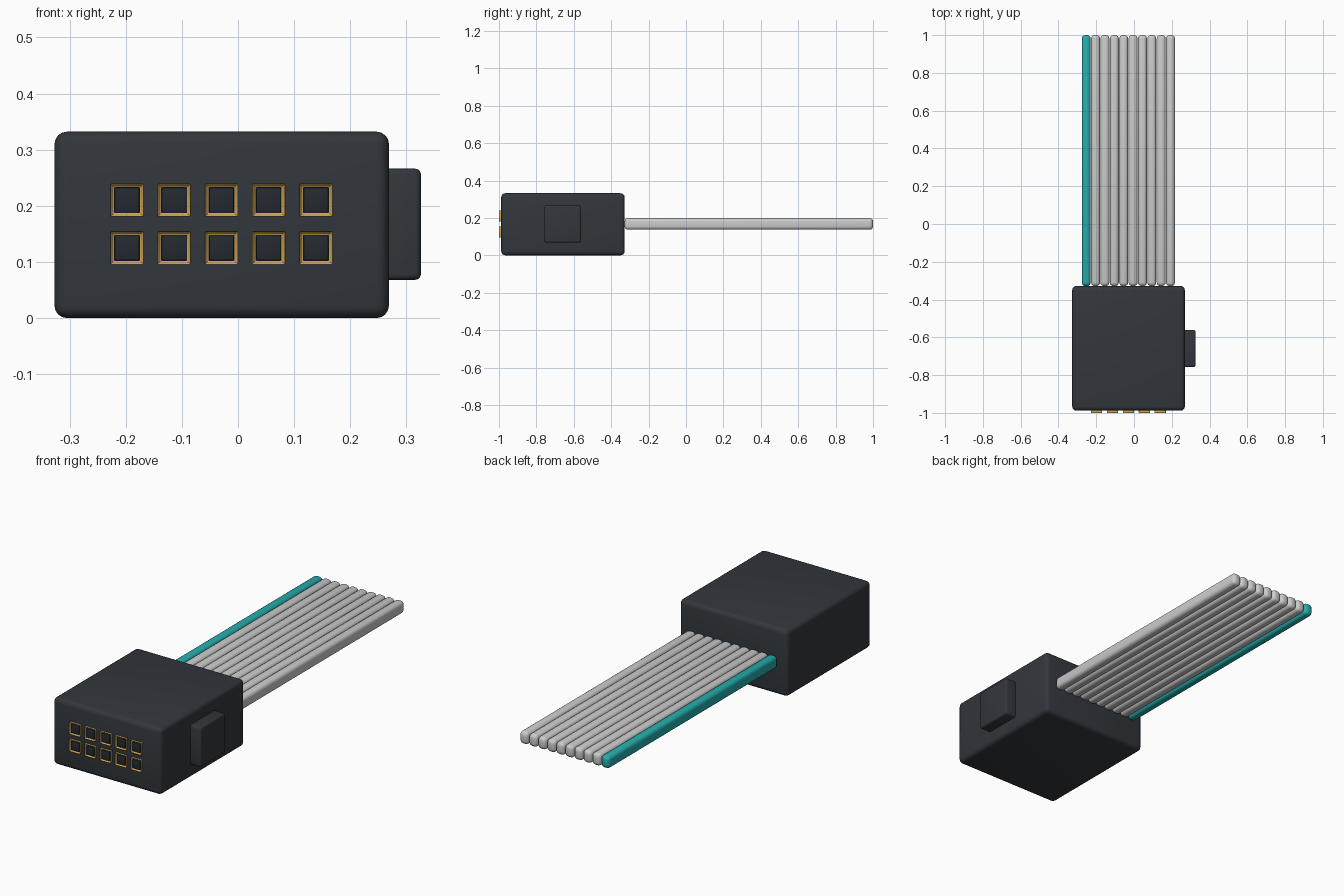
import bpy, bmesh
from math import radians

if "Cube" in bpy.data.objects:
    bpy.data.objects.remove(bpy.data.objects["Cube"])


def material(name, rgb):
    m = bpy.data.materials.new(name)
    m.diffuse_color = (*rgb, 1)
    m.use_nodes = True
    m.node_tree.nodes["Principled BSDF"].inputs["Base Color"].default_value = m.diffuse_color
    return m


DARK = material("dark_plastic", (0.032, 0.038, 0.046))
HOLE = material("hole_dark", (0.018, 0.023, 0.03))
GOLD = material("gold", (0.65, 0.40, 0.09))
GREY = material("grey_insulation", (0.55, 0.56, 0.58))
TEAL = material("teal_insulation", (0.02, 0.42, 0.42))


def finish(name, bm, mat, bevel, segments):
    bmesh.ops.recalc_face_normals(bm, faces=bm.faces)
    me = bpy.data.meshes.new(name)
    bm.to_mesh(me)
    bm.free()
    me.materials.append(mat)
    ob = bpy.data.objects.new(name, me)
    bpy.context.collection.objects.link(ob)
    mod = ob.modifiers.new("bevel", 'BEVEL')
    mod.width, mod.segments = bevel, segments
    bpy.ops.object.select_all(action='DESELECT')
    ob.select_set(True)
    bpy.context.view_layer.objects.active = ob
    bpy.ops.object.modifier_apply(modifier="bevel")
    bpy.ops.object.shade_smooth_by_angle(angle=radians(35))
    return ob


def box_mesh(lo, hi):
    bm = bmesh.new()
    bmesh.ops.create_cube(bm, size=1)
    for v in bm.verts:
        for i in range(3):
            v.co[i] = lo[i] if v.co[i] < 0 else hi[i]
    return bm


def box(name, lo, hi, mat, bevel, segments=3):
    return finish(name, box_mesh(lo, hi), mat, bevel, segments)


# Connector housing and the polarity key on its right side
box("housing", (-0.327, -0.988, 0.0), (0.269, -0.328, 0.332), DARK, 0.022, 4)
box("polarity_key", (0.25, -0.757, 0.068), (0.326, -0.561, 0.266), DARK, 0.01)

# Two rows of five sockets: raised gold rim with a dark hole
for row, z in enumerate((0.125, 0.21)):
    for col in range(5):
        x = -0.198 + 0.0842 * col
        tag = f"{row + 1}_{col + 1}"
        r = 0.0295
        bm = box_mesh((x - r, -1.0, z - r), (x + r, -0.975, z + r))
        bm.normal_update()
        front = [f for f in bm.faces if f.normal.y < -0.9]
        bmesh.ops.inset_region(bm, faces=front, thickness=0.0072)
        bmesh.ops.translate(bm, verts=front[0].verts, vec=(0, 0.012, 0))
        finish("socket_rim_" + tag, bm, GOLD, 0.0012, 2)
        r = 0.0222
        box("socket_hole_" + tag, (x - r, -0.997, z - r),
            (x + r, -0.98, z + r), HOLE, 0.002, 2)

# Ribbon cable: ten rounded wires, the first one coloured
for i in range(10):
    x = -0.253 + 0.0496 * i
    box(f"ribbon_wire_{i + 1}", (x - 0.0235, -0.328, 0.137),
        (x + 0.0235, 1.0, 0.199), GREY if i else TEAL, 0.018, 4)
